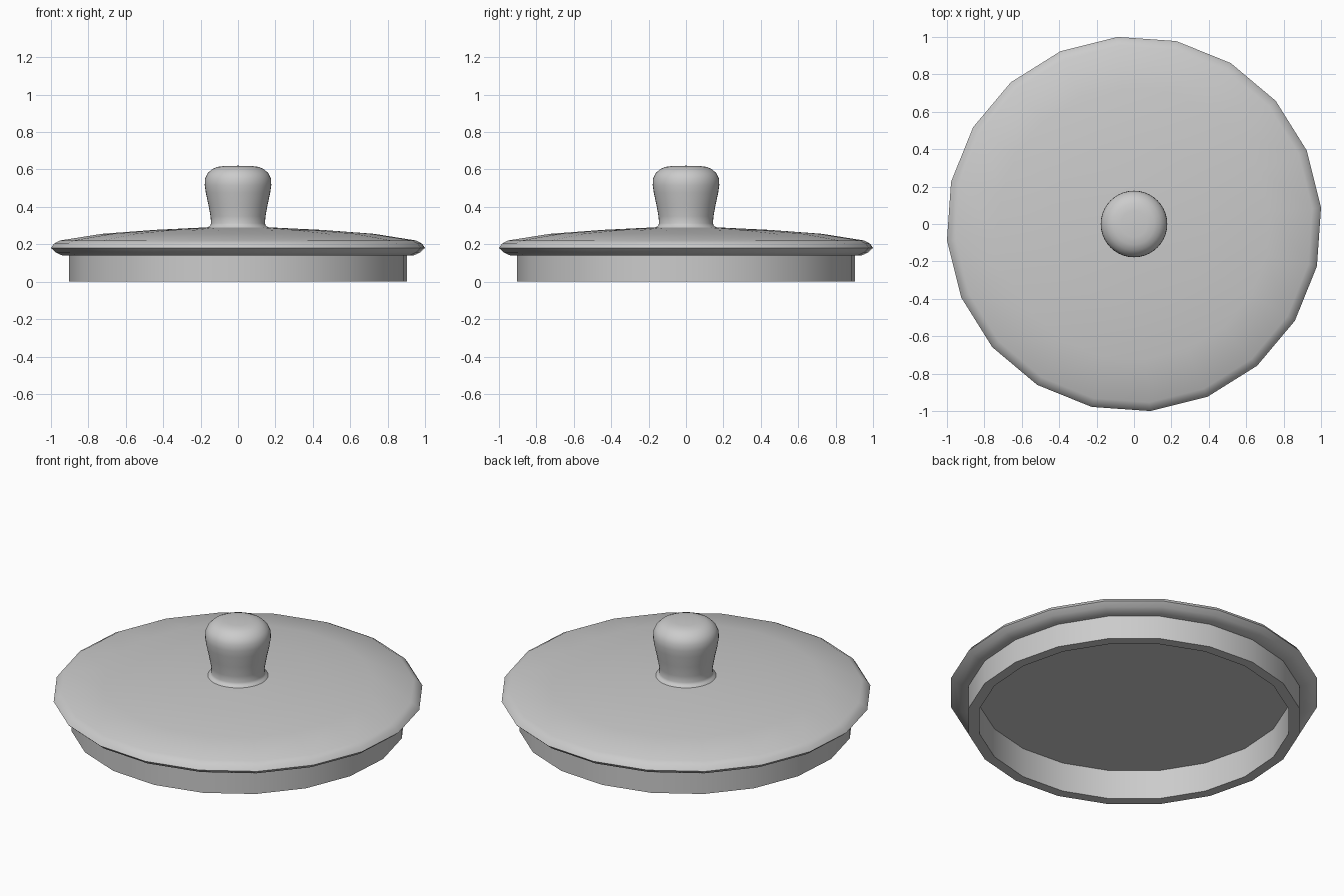
import bpy, bmesh
from math import cos, sin, pi, radians

if "Cube" in bpy.data.objects:
    bpy.data.objects.remove(bpy.data.objects["Cube"])


def revolve(name, profile, sides, offset, angle):
    """Spin an (r, z) profile around z; r = 0 gives a single pole vertex."""
    bm = bmesh.new()
    rings = []
    for r, z in profile:
        if r == 0:
            rings.append([bm.verts.new((0, 0, z))] * sides)
        else:
            rings.append([bm.verts.new((r * cos(offset + 2 * pi * i / sides),
                                        r * sin(offset + 2 * pi * i / sides), z))
                          for i in range(sides)])
    for a, b in zip(rings, rings[1:]):
        for i in range(sides):
            j = (i + 1) % sides
            corners = list(dict.fromkeys((a[i], a[j], b[j], b[i])))
            bm.faces.new(corners)
    bmesh.ops.recalc_face_normals(bm, faces=bm.faces)
    mesh = bpy.data.meshes.new(name)
    bm.to_mesh(mesh)
    bm.free()
    obj = bpy.data.objects.new(name, mesh)
    bpy.context.collection.objects.link(obj)
    bpy.ops.object.select_all(action='DESELECT')
    obj.select_set(True)
    bpy.context.view_layer.objects.active = obj
    bpy.ops.object.shade_smooth_by_angle(angle=radians(angle))
    return obj


# Lid: recessed underside, fitting skirt, rounded rim and shallow dome
lid = [(0, 0.175), (0.848, 0.175), (0.848, 0.0), (0.907, 0.0), (0.907, 0.14),
       (0.945, 0.141), (0.978, 0.157), (1.0038, 0.18), (0.988, 0.203),
       (0.957, 0.22), (0.73, 0.256), (0.45, 0.277), (0.2, 0.289), (0, 0.292)]
revolve("lid", lid, 20, radians(5), 45)

# Knob: flared foot, narrow neck and rounded head
knob = [(0, 0.28), (0.168, 0.28), (0.163, 0.291), (0.15, 0.298), (0.144, 0.312),
        (0.147, 0.35), (0.158, 0.41), (0.172, 0.475), (0.178, 0.515),
        (0.177, 0.55), (0.164, 0.578), (0.14, 0.601), (0.11, 0.614),
        (0.07, 0.619), (0, 0.62)]
revolve("knob", knob, 40, 0, 50)
